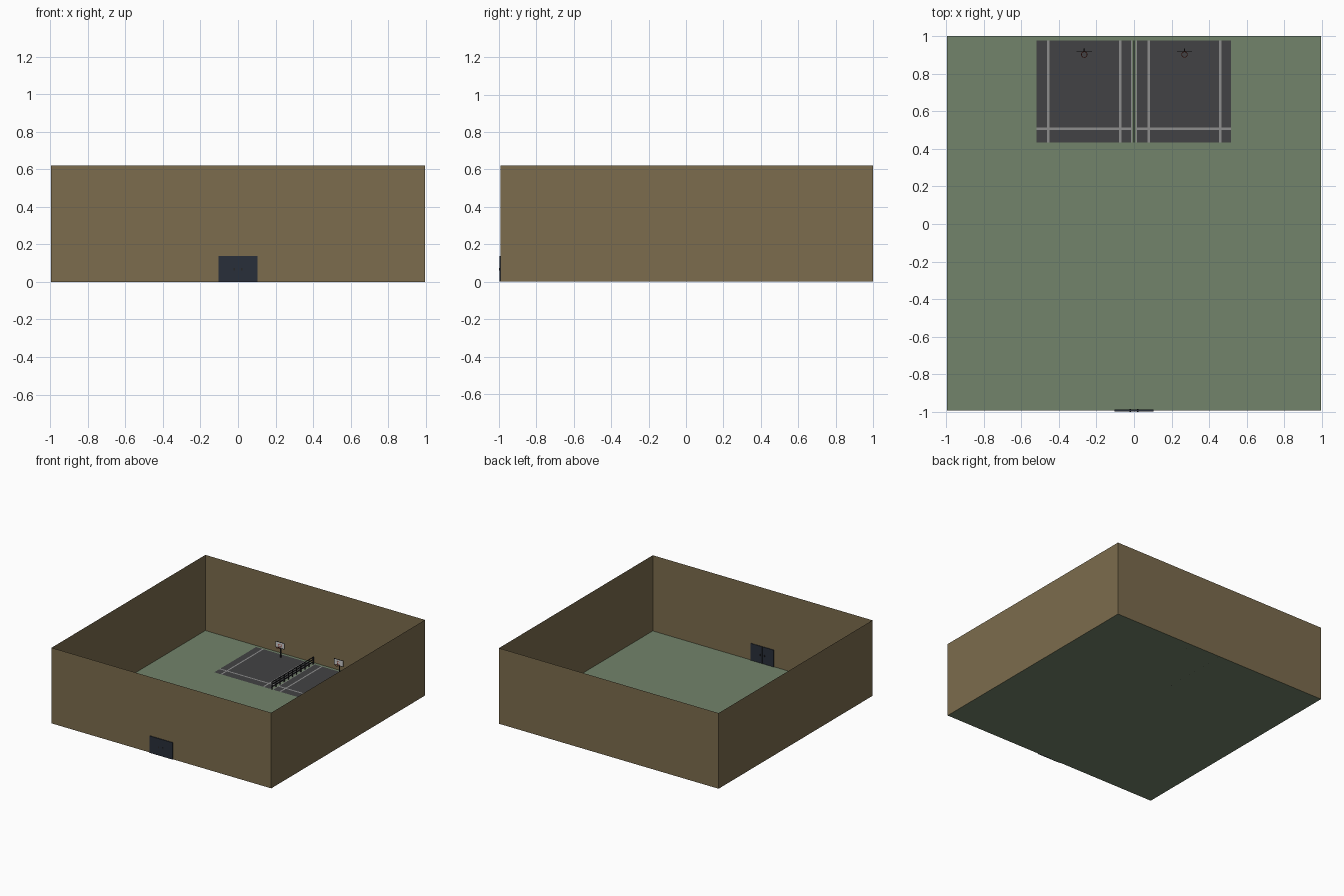
import bpy, bmesh, math
from mathutils import Vector

if "Cube" in bpy.data.objects:
    bpy.data.objects.remove(bpy.data.objects["Cube"])


def mat(name, r, g, b):
    m = bpy.data.materials.new(name)
    m.diffuse_color = (r, g, b, 1)
    m.use_nodes = True
    m.node_tree.nodes["Principled BSDF"].inputs["Base Color"].default_value = m.diffuse_color
    return m


GRASS = mat("grass", 0.17, 0.23, 0.145)
WALL = mat("wall_tan", 0.20, 0.15, 0.075)
ASPHALT = mat("asphalt", 0.055, 0.055, 0.058)
PAINT = mat("line_paint", 0.27, 0.27, 0.27)
DOOR = mat("door_navy", 0.022, 0.028, 0.042)
METAL = mat("dark_metal", 0.02, 0.02, 0.022)
BOARD = mat("board_white", 0.6, 0.58, 0.58)
RED = mat("hoop_red", 0.35, 0.05, 0.03)


def finish(bm, name, m):
    me = bpy.data.meshes.new(name)
    bm.to_mesh(me)
    bm.free()
    ob = bpy.data.objects.new(name, me)
    bpy.context.collection.objects.link(ob)
    me.materials.append(m)
    return ob


def add_box(bm, lo, hi):
    vs = bmesh.ops.create_cube(bm, size=1)["verts"]
    lo, hi = Vector(lo), Vector(hi)
    for v in vs:
        v.co = (lo + hi) / 2 + v.co * (hi - lo)


def boxes(name, m, items):
    bm = bmesh.new()
    for lo, hi in items:
        add_box(bm, lo, hi)
    return finish(bm, name, m)


def rects(name, m, z, items):
    bm = bmesh.new()
    for x0, y0, x1, y1 in items:
        bm.faces.new([bm.verts.new(p) for p in
                      ((x0, y0, z), (x1, y0, z), (x1, y1, z), (x0, y1, z))])
    return finish(bm, name, m)


X, Y0, Y1, H = 0.996, -0.992, 1.0, 0.62

# yard floor and thin perimeter walls
rects("ground", GRASS, 0, [(-X, Y0, X, Y1)])
bm = bmesh.new()
add_box(bm, (-X, Y0, 0), (X, Y1, H))
bm.normal_update()
bmesh.ops.delete(bm, geom=[f for f in bm.faces if abs(f.normal.z) > 0.5],
                 context='FACES_ONLY')
finish(bm, "perimeter_walls", WALL)

# double door in the front wall, with handles on both faces
boxes("double_door", DOOR, [((s[0], -0.998, 0), (s[1], -0.987, 0.138))
                            for s in ((-0.104, -0.0005), (0.0005, 0.104))])
boxes("door_handles", METAL, [((x - 0.004, y0, 0.06), (x + 0.004, y1, 0.074))
                              for x in (-0.02, 0.02)
                              for y0, y1 in ((-1.0, -0.998), (-0.987, -0.984))])

# two paved courts and their painted lines
C0, C1 = 0.435, 0.977
rects("courts", ASPHALT, 0.001, [(-0.52, C0, -0.01, C1), (0.01, C0, 0.517, C1)])
L = 0.006
lines = [(x - L, C0, x + L, C1) for x in (-0.456, -0.073, 0.078, 0.459)]
lines += [(-0.52, 0.5, -0.01, 0.513), (0.01, 0.5, 0.517, 0.513)]
lines += [(-0.015, C0, -0.01, C1), (0.01, C0, 0.015, C1)]
rects("court_lines", PAINT, 0.002, lines)

# low dividing fence
n = 11
posts = []
for i in range(n):
    y = C0 + 0.003 + (C1 - C0 - 0.006) * i / (n - 1)
    posts.append(((-0.003, y - 0.003, 0), (0.003, y + 0.003, 0.06)))
rails = [((-0.002, C0, z - 0.003), (0.002, C1, z + 0.003)) for z in (0.02, 0.039, 0.058)]
boxes("fence_posts", METAL, posts)
boxes("fence_rails", METAL, rails)


def frame(x, y0, y1, w, z0, z1, t):
    return [((x - w, y0, z0), (x + w, y1, z0 + t)),
            ((x - w, y0, z1 - t), (x + w, y1, z1)),
            ((x - w, y0, z0 + t), (x - w + t, y1, z1 - t)),
            ((x + w - t, y0, z0 + t), (x + w, y1, z1 - t))]


# basketball hoops
def hoop(side, x):
    boxes(side + "_hoop_pole", METAL, [((x - 0.003, 0.929, 0), (x + 0.003, 0.935, 0.105)),
                                       ((x - 0.003, 0.922, 0.097), (x + 0.003, 0.93, 0.105))])
    boxes(side + "_backboard", BOARD, [((x - 0.04, 0.92, 0.082), (x + 0.04, 0.922, 0.13))])
    boxes(side + "_backboard_rim", METAL, frame(x, 0.9195, 0.9225, 0.041, 0.081, 0.131, 0.003))
    boxes(side + "_target_square", RED, frame(x, 0.9192, 0.92, 0.014, 0.092, 0.114, 0.0025))
    bpy.ops.mesh.primitive_torus_add(location=(x, 0.902, 0.09), major_radius=0.015,
                                     minor_radius=0.0018, major_segments=20, minor_segments=6)
    ring = bpy.context.object
    ring.name = side + "_hoop_ring"
    ring.data.materials.append(RED)


hoop("left", -0.265)
hoop("right", 0.269)
